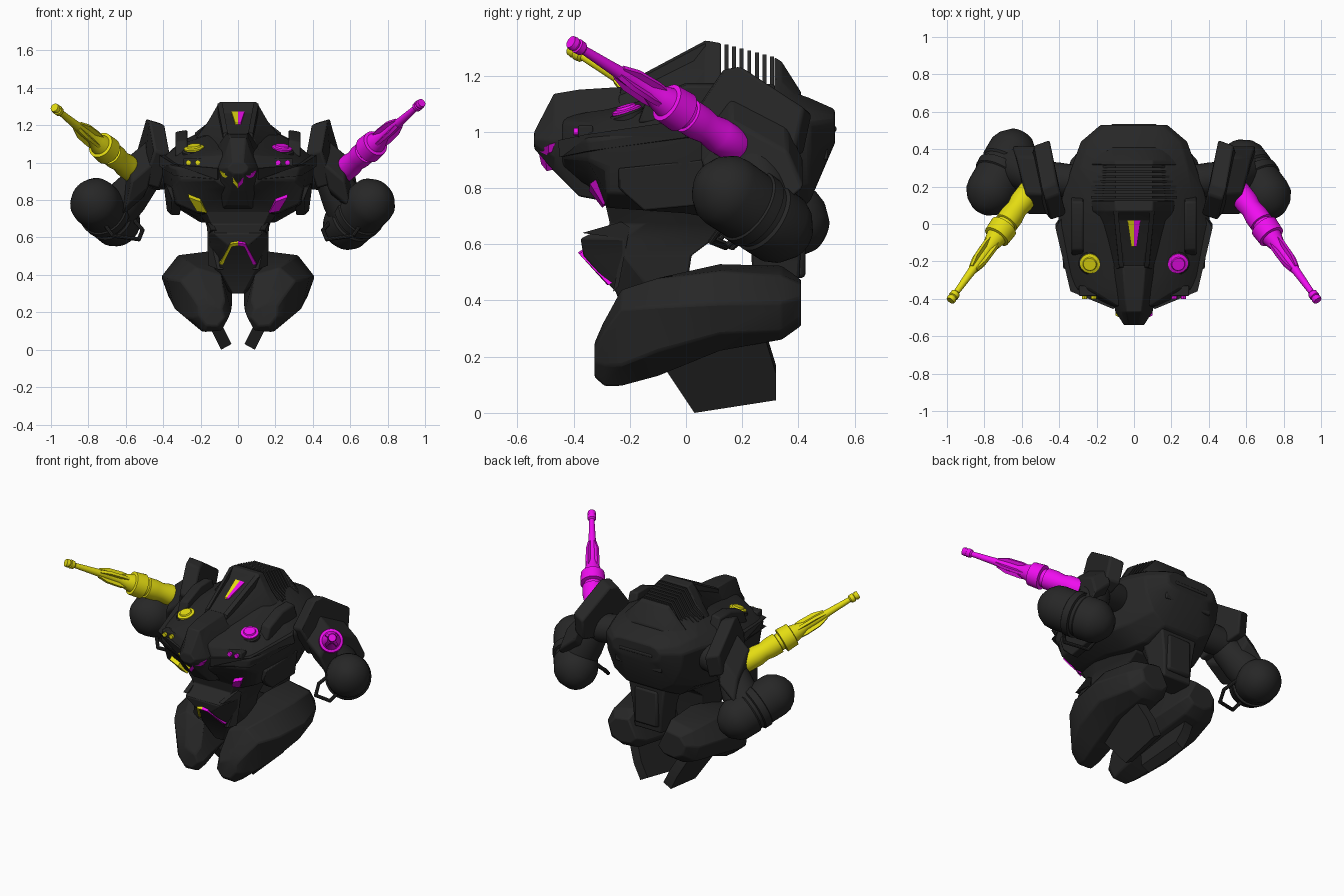
import bpy, bmesh, math
from mathutils import Vector

def material(name, col):
    m = bpy.data.materials.new(name)
    m.diffuse_color = (*col, 1)
    return m

DARK = material("dark_armour", (0.02, 0.02, 0.02))
YELLOW = material("yellow", (0.78, 0.72, 0.006))
MAGENTA = material("magenta", (0.87, 0.004, 0.87))
LIGHT = {1: MAGENTA, -1: YELLOW}

def finish(name, bm, mat, bevel=0.0, angle=30):
    bmesh.ops.recalc_face_normals(bm, faces=bm.faces)
    me = bpy.data.meshes.new(name)
    bm.to_mesh(me)
    bm.free()
    ob = bpy.data.objects.new(name, me)
    bpy.context.collection.objects.link(ob)
    me.materials.append(mat)
    bpy.ops.object.select_all(action='DESELECT')
    ob.select_set(True)
    bpy.context.view_layer.objects.active = ob
    bpy.ops.object.shade_smooth_by_angle(angle=math.radians(angle))
    if bevel:
        b = ob.modifiers.new("bevel", 'BEVEL')
        b.width, b.segments, b.angle_limit = bevel, 2, math.radians(25)
    return ob

def skin(name, rings, mat, bevel=0.0):
    """Closed skin over rings of 3D points."""
    bm = bmesh.new()
    vs = [[bm.verts.new(p) for p in r] for r in rings]
    n = len(rings[0])
    for a, b in zip(vs, vs[1:]):
        for i in range(n):
            j = (i + 1) % n
            bm.faces.new((a[i], a[j], b[j], b[i]))
    bm.faces.new(vs[0])
    bm.faces.new(vs[-1])
    return finish(name, bm, mat, bevel)

def loft(name, sections, axis='y', bevel=0.0, half=True, s=1):
    """Sections of (level, outline); half outlines are mirrored in x."""
    rings = []
    for lv, pts in sections:
        full = pts + [(-x, v) for x, v in reversed(pts)] if half else pts
        rings.append([(s * x, lv, v) if axis == 'y' else (s * x, v, lv) for x, v in full])
    return skin(name, rings, DARK, bevel)

def prism(name, pts, vec, mat=DARK, s=1, bevel=0.0):
    a = [(s * x, y, z) for x, y, z in pts]
    b = [(s * (x + vec[0]), y + vec[1], z + vec[2]) for x, y, z in pts]
    return skin(name, [a, b], mat, bevel)

def box(name, lo, hi, mat=DARK, s=1, bevel=0.006):
    (x, y, z), (X, Y, Z) = lo, hi
    return prism(name, [(x, y, z), (X, y, z), (X, Y, z), (x, Y, z)], (0, 0, Z - z), mat, s, bevel)

def turned(name, p0, p1, profile, mat=DARK, seg=28):
    """Round part along p0-p1; profile of (fraction, radius)."""
    p0, p1 = Vector(p0), Vector(p1)
    q = (p1 - p0).to_track_quat('Z', 'Y')
    rings = []
    for t, r in profile:
        c = p0 + (p1 - p0) * t
        rings.append([c + q @ Vector((r * math.cos(k * math.tau / seg), r * math.sin(k * math.tau / seg), 0))
                      for k in range(seg)])
    return skin(name, rings, mat)

# main hull, nose and raised deck
loft("torso_hull", [
    (-0.44, [(0.06, 1.05), (0.09, 1.03), (0.12, 0.96), (0.12, 0.91), (0.08, 0.88), (0.04, 0.86)]),
    (-0.35, [(0.11, 1.07), (0.24, 1.03), (0.33, 0.97), (0.31, 0.90), (0.20, 0.86), (0.1, 0.81)]),
    (-0.28, [(0.13, 1.08), (0.27, 1.04), (0.36, 0.98), (0.35, 0.87), (0.33, 0.78), (0.22, 0.73)]),
    (0.00, [(0.15, 1.15), (0.31, 1.10), (0.41, 1.02), (0.40, 0.90), (0.36, 0.77), (0.22, 0.71)]),
    (0.16, [(0.17, 1.18), (0.31, 1.11), (0.38, 1.03), (0.37, 0.90), (0.33, 0.76), (0.20, 0.68)]),
    (0.30, [(0.17, 1.17), (0.29, 1.10), (0.335, 1.04), (0.32, 0.90), (0.28, 0.77), (0.17, 0.68)]),
    (0.44, [(0.14, 1.12), (0.25, 1.08), (0.285, 1.03), (0.27, 0.92), (0.22, 0.81), (0.13, 0.75)]),
    (0.53, [(0.11, 1.08), (0.15, 1.07), (0.18, 1.04), (0.17, 0.99), (0.13, 0.97), (0.08, 0.96)])],
    bevel=0.01)
loft("nose", [
    (-0.22, [(0.06, 1.16), (0.11, 1.09), (0.13, 1.0), (0.13, 0.85), (0.10, 0.74)]),
    (-0.38, [(0.05, 1.15), (0.085, 1.07), (0.12, 0.98), (0.11, 0.88), (0.06, 0.77)]),
    (-0.47, [(0.042, 1.135), (0.065, 1.06), (0.10, 0.97), (0.085, 0.91), (0.04, 0.86)]),
    (-0.54, [(0.025, 1.0), (0.04, 0.99), (0.055, 0.975), (0.05, 0.955), (0.025, 0.94)])], bevel=0.006)
loft("upper_deck", [
    (-0.24, [(0.05, 1.15), (0.09, 1.12), (0.12, 1.04)]),
    (0.02, [(0.09, 1.265), (0.14, 1.21), (0.20, 1.08)]),
    (0.07, [(0.10, 1.325), (0.16, 1.22), (0.23, 1.12)]),
    (0.125, [(0.10, 1.315), (0.165, 1.21), (0.24, 1.13)])], bevel=0.006)
loft("rear_deck", [
    (0.315, [(0.10, 1.265), (0.17, 1.19), (0.24, 1.12)]),
    (0.34, [(0.10, 1.25), (0.17, 1.18), (0.24, 1.1)]),
    (0.41, [(0.09, 1.14), (0.16, 1.11), (0.22, 1.06)])], bevel=0.006)
for i in range(7):
    y, z = 0.137 + i * 0.027, 1.31 - i * 0.007
    prism("deck_louvre", [(-0.1, y, z), (0.1, y, z), (0.165, y, z - 0.1), (0.23, y, z - 0.15),
                          (0.23, y, 1.08), (-0.23, y, 1.08), (-0.23, y, z - 0.15), (-0.165, y, z - 0.1)],
          (0, 0.014, 0))
box("rear_vent", (-0.12, 0.50, 1.0), (0.12, 0.535, 1.02))
box("rear_bumper", (-0.17, 0.44, 0.90), (0.17, 0.505, 0.94))

# waist: wedge shaped front and separate back column
loft("abdomen", [
    (0.30, [(0.03, -0.2), (0.04, -0.1), (0.03, 0.0)]),
    (0.43, [(0.10, -0.25), (0.15, -0.12), (0.12, 0.0)]),
    (0.56, [(0.06, -0.365), (0.16, -0.22), (0.14, 0.02)]),
    (0.62, [(0.13, -0.375), (0.155, -0.22), (0.14, 0.10)]),
    (0.67, [(0.14, -0.27), (0.17, -0.15), (0.15, 0.2)]),
    (0.80, [(0.20, -0.30), (0.26, -0.1), (0.22, 0.26)])], axis='z', bevel=0.006)
loft("back_column", [
    (0.44, [(0.08, 0.24), (0.11, 0.28), (0.10, 0.40)]),
    (0.60, [(0.09, 0.23), (0.13, 0.28), (0.11, 0.41)]),
    (0.80, [(0.12, 0.15), (0.17, 0.25), (0.14, 0.42)])], axis='z', bevel=0.01)
box("back_panel", (-0.085, 0.38, 0.48), (0.085, 0.425, 0.72), bevel=0.015)

# gun outline: fraction along the barrel, radius
GUN = [(-0.06, 0.05), (-0.03, 0.062), (0.08, 0.064), (0.14, 0.056), (0.2, 0.064), (0.27, 0.064),
       (0.275, 0.054), (0.3, 0.054), (0.305, 0.076), (0.40, 0.072), (0.405, 0.056), (0.46, 0.045),
       (0.52, 0.028), (0.62, 0.027), (0.76, 0.021), (0.92, 0.016), (0.93, 0.025), (0.96, 0.027),
       (0.965, 0.021), (0.98, 0.026), (1.0, 0.023)]
# the two forearms are posed slightly differently
FOREARM = {1: ((0.715, 0.14, 0.79), (0.58, 0.33, 0.66)), -1: ((-0.77, 0.165, 0.79), (-0.65, 0.385, 0.68))}

for s in (1, -1):
    L = LIGHT[s]
    # hull details
    prism("deck_rail", [(0.055, -0.24, 1.12), (0.055, -0.23, 1.165), (0.085, 0.07, 1.325), (0.085, 0.07, 1.2)],
          (0.025, 0, -0.01), s=s)
    prism("deck_light", [(0, 0.02, 1.273), (0.035, 0.02, 1.273), (0.015, -0.12, 1.212), (0, -0.12, 1.212)],
          (0, 0, -0.02), L, s)
    prism("shoulder_rail", [(0.27, -0.17, 1.04), (0.27, -0.14, 1.12), (0.27, 0.0, 1.175), (0.27, 0.12, 1.175),
                            (0.27, 0.16, 1.05)], (0.065, 0, -0.01), s=s, bevel=0.01)
    prism("side_skirt", [(0.38, -0.24, 0.87), (0.40, 0.06, 0.9), (0.38, 0.06, 0.74), (0.36, -0.15, 0.72),
                         (0.35, -0.24, 0.8)], (-0.05, 0, 0), s=s, bevel=0.006)
    prism("brow_plate", [(0.11, -0.455, 0.97), (0.34, -0.36, 0.99), (0.42, -0.02, 1.04), (0.42, 0.0, 0.98),
                         (0.34, -0.36, 0.93), (0.11, -0.45, 0.91)], (-0.04, 0.06, 0), s=s)
    turned("lamp_base", (s * 0.23, -0.2, 1.03), (s * 0.235, -0.215, 1.073), [(0, 0.064), (0.85, 0.064), (1, 0.055)])
    turned("round_lamp", (s * 0.23, -0.2, 1.04), (s * 0.237, -0.216, 1.093),
           [(0, 0.054), (0.78, 0.054), (0.85, 0.038), (1, 0.034)], L)
    for x in (0.215, 0.265):
        turned("small_lamp", (s * x, -0.33, 1.0), (s * x, -0.40, 1.0), [(0, 0.014), (1, 0.014)], L, 12)
    box("lamp_slot", (0.175, -0.385, 0.98), (0.295, -0.33, 1.022), s=s)
    prism("chin_window", [(0.20, -0.345, 0.79), (0.265, -0.342, 0.815), (0.22, -0.295, 0.74), (0.165, -0.298, 0.73)],
          (0, 0.04, 0.03), L, s)
    prism("nose_light", [(0.10, -0.488, 0.955), (0.085, -0.49, 0.925), (0.04, -0.50, 0.91), (0, -0.495, 0.86),
                         (0, -0.515, 0.885), (0.035, -0.525, 0.93)], (0, 0.04, 0.01), L, s)
    prism("belt_light", [(0, -0.385, 0.57), (0.04, -0.38, 0.565), (0.10, -0.275, 0.455), (0.08, -0.28, 0.455),
                         (0.033, -0.365, 0.55), (0, -0.37, 0.555)], (0, 0.03, 0.02), L, s)
    prism("waist_brace", [(0.145, -0.37, 0.64), (0.165, -0.23, 0.68), (0.165, -0.2, 0.66), (0.16, -0.24, 0.45),
                          (0.11, -0.26, 0.43), (0.155, -0.22, 0.62)], (-0.03, 0, 0), s=s)
    # legs with slanted foot plates
    loft("leg", [
        (-0.325, [(0.07, 0.17), (0.11, 0.125), (0.17, 0.13), (0.21, 0.18), (0.21, 0.23), (0.16, 0.25), (0.09, 0.22)]),
        (-0.29, [(0.05, 0.17), (0.09, 0.10), (0.18, 0.095), (0.24, 0.17), (0.25, 0.29), (0.18, 0.33), (0.07, 0.27)]),
        (-0.23, [(0.035, 0.21), (0.08, 0.12), (0.19, 0.095), (0.28, 0.17), (0.31, 0.37), (0.22, 0.44), (0.09, 0.40)]),
        (-0.10, [(0.03, 0.24), (0.09, 0.16), (0.22, 0.13), (0.34, 0.22), (0.38, 0.38), (0.28, 0.48), (0.10, 0.47)]),
        (0.12, [(0.03, 0.30), (0.10, 0.24), (0.24, 0.22), (0.37, 0.28), (0.41, 0.39), (0.32, 0.505), (0.12, 0.53)]),
        (0.34, [(0.05, 0.33), (0.11, 0.27), (0.22, 0.26), (0.31, 0.29), (0.34, 0.39), (0.29, 0.49), (0.13, 0.525)]),
        (0.41, [(0.08, 0.36), (0.12, 0.32), (0.2, 0.31), (0.26, 0.34), (0.28, 0.41), (0.24, 0.46), (0.14, 0.475)])],
        half=False, s=s, bevel=0.008)
    foot = [(-0.07, 0.15), (0.03, 0.0), (0.32, 0.045), (0.32, 0.14), (0.28, 0.27), (0.0, 0.27)]
    prism("foot_plate", [(0.09 + 0.5 * z, y, z) for y, z in foot], (-0.055, 0, 0.03), s=s)
    # shoulder: axle, angled slab, cover and elbow joint
    turned("shoulder_axle", (s * 0.28, 0.22, 0.96), (s * 0.55, 0.26, 0.93), [(0, 0.09), (0.5, 0.09), (1, 0.08)])
    prism("shoulder_slab", [(0.36, 0.05, 1.04), (0.39, 0.16, 1.20), (0.41, 0.22, 1.21), (0.45, 0.45, 1.06),
                            (0.46, 0.42, 0.92), (0.42, 0.12, 0.86)], (0.085, -0.03, 0.025), s=s, bevel=0.012)
    prism("shoulder_cover", [(0.45, 0.05, 1.0), (0.46, 0.16, 1.14), (0.51, 0.36, 1.03), (0.53, 0.42, 0.9),
                             (0.52, 0.28, 0.78), (0.48, 0.1, 0.86)], (0.12, 0.0, -0.10), s=s, bevel=0.012)
    A, B = Vector(FOREARM[s][0]), Vector(FOREARM[s][1])
    turned("elbow_joint", (s * 0.50, 0.24, 0.92), A.lerp(B, 0.75), [(0, 0.09), (0.5, 0.11), (1, 0.11)])
    # forearm drum with domed ends and a grab handle
    turned("forearm", A, B,
           [(-0.44, 0.02), (-0.38, 0.06), (-0.26, 0.1), (-0.1, 0.128), (0.05, 0.134), (0.4, 0.132), (0.42, 0.14),
            (0.58, 0.14), (0.6, 0.126), (0.68, 0.126), (0.72, 0.135), (1.05, 0.132), (1.2, 0.115), (1.38, 0.07),
            (1.45, 0.02)], seg=36)
    path = [A + Vector(v) for v in ((-s * 0.05, 0, -0.11), (-s * 0.1, -0.05, -0.18), (-s * 0.24, 0.0, -0.2),
                                    (-s * 0.26, 0.06, -0.15), (-s * 0.2, 0.14, -0.08))]
    for a, b in zip(path, path[1:]):
        turned("grab_handle", a, b, [(-0.03, 0.011), (1.03, 0.011)], seg=10)
    # gun with four cooling fins
    p0, p1 = Vector((s * 0.57, 0.16, 0.96)), Vector((s * 0.982, -0.41, 1.32 if s > 0 else 1.295))
    turned("gun", p0, p1, GUN, L, 32)
    q = (p1 - p0).to_track_quat('Z', 'Y')
    for k in range(4):
        u = q @ Vector((math.cos(k * math.pi / 2 + 0.78), math.sin(k * math.pi / 2 + 0.78), 0))
        w = u.cross(p1 - p0).normalized() * 0.009
        pts = [p0 + (p1 - p0) * t + u * r for t, r in
               ((0.44, 0.02), (0.44, 0.045), (0.50, 0.05), (0.62, 0.047), (0.70, 0.028), (0.70, 0.01))]
        prism("gun_fin", [p - w for p in pts], 2 * w, L)
